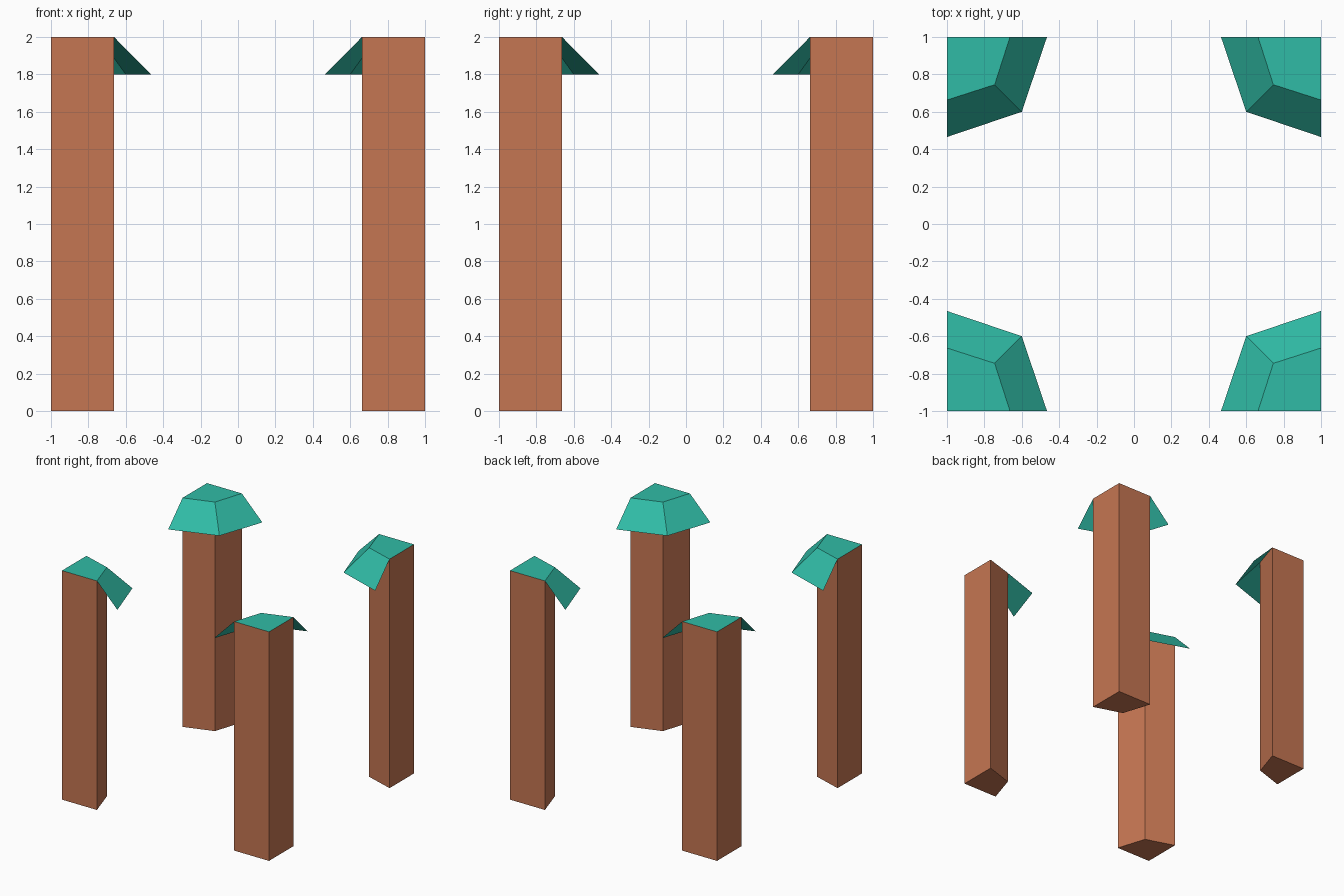
import bpy

if "Cube" in bpy.data.objects:
    bpy.data.objects.remove(bpy.data.objects["Cube"])

HEIGHT, EAVE_Z = 2.0, 1.8
# Kite-shaped plan of one corner post: outer corner first, counter-clockwise
POST = [(1, 1), (0.663, 1), (0.745, 0.745), (1, 0.663)]
# Lower rim of the drooping canopy, following the post's three inner corners
EAVE = [(0.465, 1), (0.6, 0.6), (1, 0.465)]


def material(name, color):
    mat = bpy.data.materials.new(name)
    mat.diffuse_color = color
    mat.use_nodes = True
    mat.node_tree.nodes["Principled BSDF"].inputs["Base Color"].default_value = mat.diffuse_color
    return mat


def add_part(name, verts, faces, mat, sx, sy):
    """Make a mesh mirrored into the quadrant given by the signs sx, sy."""
    verts = [(x * sx, y * sy, z) for x, y, z in verts]
    if sx * sy < 0:
        faces = [f[::-1] for f in faces]
    mesh = bpy.data.meshes.new(name)
    mesh.from_pydata(verts, [], faces)
    mesh.materials.append(mat)
    obj = bpy.data.objects.new(name, mesh)
    bpy.context.collection.objects.link(obj)


brown = material("brown", (0.56, 0.18, 0.085, 1))
teal = material("teal", (0.03, 0.50, 0.38, 1))

# Post: floor and four walls; its top is closed by the canopy
post_verts = [(x, y, z) for z in (0, HEIGHT) for x, y in POST]
post_faces = [(3, 2, 1, 0)]
post_faces += [(i, (i + 1) % 4, (i + 1) % 4 + 4, i + 4) for i in range(4)]

# Canopy: flat top and two thin sloping flaps on the inner sides
canopy_verts = [(x, y, HEIGHT) for x, y in POST] + [(x, y, EAVE_Z) for x, y in EAVE]
canopy_faces = [(0, 1, 2, 3), (1, 4, 5, 2), (2, 5, 6, 3)]

for side, sx in (("left", -1), ("right", 1)):
    for end, sy in (("front", -1), ("back", 1)):
        add_part(f"{end}_{side}_post", post_verts, post_faces, brown, sx, sy)
        add_part(f"{end}_{side}_canopy", canopy_verts, canopy_faces, teal, sx, sy)
